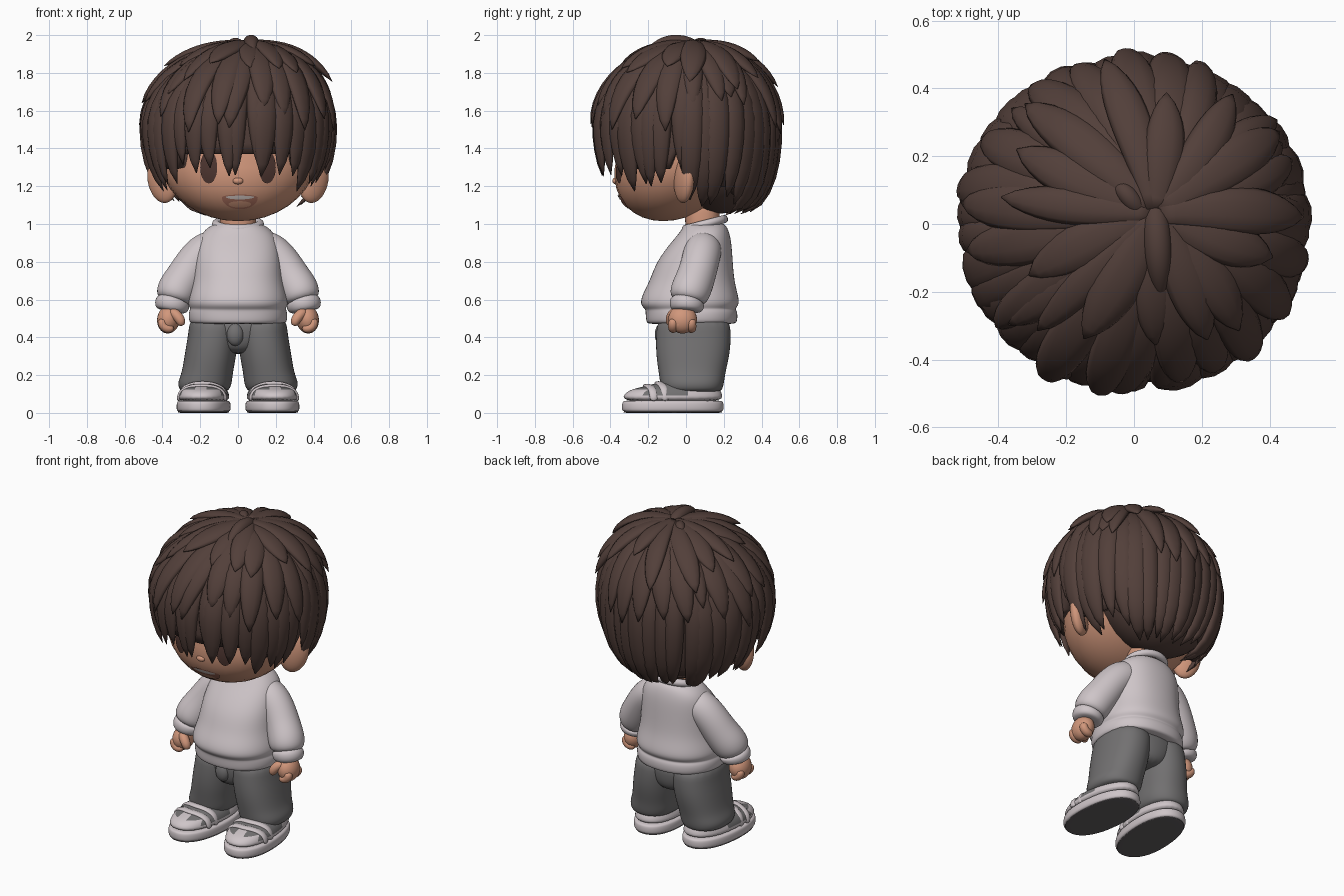
import bpy, bmesh, math, random
from mathutils import Vector, Matrix

random.seed(4)
cube = bpy.data.objects.get("Cube")
if cube:
    bpy.data.objects.remove(cube)


def material(name, r, g, b):
    m = bpy.data.materials.new(name)
    m.use_nodes = True
    m.diffuse_color = (r, g, b, 1)
    bsdf = m.node_tree.nodes["Principled BSDF"]
    bsdf.inputs["Base Color"].default_value = (r, g, b, 1)
    bsdf.inputs["Roughness"].default_value = 0.8
    return m


BROWN = material("hair brown", .085, .050, .042)
SKIN = material("skin", .64, .31, .20)
KNIT = material("light grey knit", .62, .56, .58)
GREY = material("trouser grey", .17, .165, .167)
SOLE = material("sole charcoal", .125, .115, .12)
EYE = material("eye brown", .07, .034, .028)
MOUTH = material("mouth red brown", .40, .16, .11)
TEETH = material("teeth white", .66, .58, .55)
Y, Z = Vector((0, 1, 0)), Vector((0, 0, 1))


def finish(bm, name, mats, subsurf=0):
    bmesh.ops.recalc_face_normals(bm, faces=bm.faces)
    me = bpy.data.meshes.new(name)
    bm.to_mesh(me)
    bm.free()
    me.shade_smooth()
    for m in mats:
        me.materials.append(m)
    ob = bpy.data.objects.new(name, me)
    bpy.context.scene.collection.objects.link(ob)
    if subsurf:
        ob.modifiers.new("Smooth", 'SUBSURF').levels = subsurf
        ob.modifiers["Smooth"].render_levels = subsurf
    return ob


def sweep(bm, path, normals, wide, thick, n=10, flat=False, power=1.0):
    """Closed tube along a path with elliptical sections."""
    rings = []
    for i, p in enumerate(path):
        t = Z if flat else (path[min(i + 1, len(path) - 1)] - path[max(i - 1, 0)]).normalized()
        side = t.cross(normals[i]).normalized()
        up = side.cross(t)
        ring = []
        for k in range(n):
            a = math.tau * k / n
            c, s = (math.copysign(abs(f(a)) ** power, f(a)) for f in (math.cos, math.sin))
            ring.append(bm.verts.new(p + side * c * wide[i] + up * s * thick[i]))
        rings.append(ring)
    for a, b in zip(rings, rings[1:]):
        for k in range(n):
            bm.faces.new((a[k], a[(k + 1) % n], b[(k + 1) % n], b[k]))
    bm.faces.new(rings[0])
    bm.faces.new(rings[-1])


def loft(name, rows, mats, n=20, power=.88, rule=None):
    """Stack of flat sections: z, centre x, centre y, half width, half depth."""
    bm = bmesh.new()
    sweep(bm, [Vector((r[1], r[2], r[0])) for r in rows], [Y] * len(rows),
          [r[3] for r in rows], [r[4] for r in rows], n, True, power)
    if rule:
        for f in bm.faces:
            f.material_index = rule(f.calc_center_median())
    return finish(bm, name, mats, 2)


def tube(name, pts, radii, mat, normal=Y):
    bm = bmesh.new()
    sweep(bm, [Vector(p) for p in pts], [normal] * len(pts), radii, radii, 12)
    return finish(bm, name, [mat], 2)


def ball(name, loc, size, mat, turn=0.0, tilt=0.0):
    bm = bmesh.new()
    bmesh.ops.create_uvsphere(bm, u_segments=28, v_segments=18, radius=1)
    rot = Matrix.Rotation(turn, 4, 'Z') @ Matrix.Rotation(tilt, 4, 'Y')
    bm.transform(Matrix.Translation(loc) @ rot @ Matrix.Diagonal((*size, 1)))
    return finish(bm, name, [mat])


# Head, with the jaw pushed forward
head = ball("head", (0, -.02, 1.36), (.415, .345, .345), SKIN)
for v in head.data.vertices:
    v.co.y -= .1 * max(0, (1.36 - v.co.z) / .345)


def face_y(x, z):
    u, w = x / .415, (z - 1.36) / .345
    return -.02 - .345 * math.sqrt(max(0, 1 - u * u - w * w)) - .1 * max(0, -w)


def decal(name, cx, cz, rx, up, down, mat, lift):
    """Thin oval plate following the face; separate upper and lower heights."""
    bm = bmesh.new()

    def vert(a, k):
        s = math.sin(a)
        x, z = cx + rx * k * math.cos(a), cz + (up if s > 0 else down) * k * s
        return bm.verts.new((x, face_y(x, z) - lift, z))
    rows = [[vert(math.tau * i / 28, k) for i in range(28)] for k in (1, .75, .5, .25)]
    for a, b in zip(rows, rows[1:]):
        for i in range(28):
            bm.faces.new((a[i], a[i - 1], b[i - 1], b[i]))
    bm.faces.new(rows[-1])
    return finish(bm, name, [mat])


decal("mouth", .01, 1.14, .095, .016, .062, MOUTH, .004)
decal("teeth", .01, 1.143, .075, .007, .013, TEETH, .007)
decal("tongue", .01, 1.105, .06, .016, .018, SKIN, .007)
ball("nose", (0, -.372, 1.228), (.028, .018, .018), SKIN)
loft("neck", [(.93, 0, .09, .1, .095), (1.02, 0, .085, .095, .09), (1.16, 0, .09, .1, .1)], [SKIN])

for s, side in ((1, "left"), (-1, "right")):
    decal(side + "_eye", s * .155, 1.298, .045, .092, .083, EYE, .005)
    decal(side + "_brow", s * .16, 1.42, .06, .014, .01, BROWN, .005)
    ball(side + "_ear", (s * .4, -.01, 1.24), (.085, .045, .13), SKIN, s * .45, s * .18)

# Hair surface: azimuth measured from the front, polar angle from the crown
MID = Vector((0, 0, 1.5))


def hair_point(az, t):
    c, s = math.cos(t), max(math.sin(t), .01)
    rx, ry = (s, s) if c > 0 else (s ** .55, s ** .35)
    shift = max(c, 0) ** 2
    return Vector((.485 * rx * math.sin(az) + .06 * shift, -.468 * ry * math.cos(az) + .03 * shift,
                   1.5 + (.435 if c > 0 else .46) * c))


def hem_angle(az, extra=0.0):
    phi = abs((az + math.pi) % math.tau - math.pi)
    z = 1.285 if phi < .75 else 1.205 if phi < 1.38 else 1.31 if phi < 1.6 else 1.11 if phi < 2.2 else 1.065
    return math.acos(max(-.965, (z + extra - 1.5) / .46))


def strand(bm, az, t0, t1, width, thick, lift, flare, twist):
    path, normals, wide, deep = [], [], [], []
    for i in range(13):
        f = i / 12
        p = hair_point(az + twist * f, t0 + (t1 - t0) * f)
        n = (p - MID).normalized()
        path.append(p + n * (lift + flare * f * f))
        normals.append(n)
        k = max(.04, math.sin(math.pi * (.13 + .87 * f ** 1.35)) ** .7)
        wide.append(width * k)
        deep.append(thick * k)
    sweep(bm, path, normals, wide, deep, 10)


# Layers: count, start angle, end range, half width, half thickness, lift, flare
LAYERS = {"long_hair": (38, .25, None, .066, .034, 0, .006),
          "middle_hair": (24, .15, (1.15, 1.65), .064, .03, .014, .036),
          "top_hair": (15, .03, (.75, 1.15), .064, .028, .02, .05)}
for name, (count, t0, ends, w, th, lift, flare) in LAYERS.items():
    bm = bmesh.new()
    for i in range(count):
        az = math.tau * (i + random.uniform(-.25, .25)) / count
        t1 = random.uniform(*ends) if ends else hem_angle(az, random.uniform(-.035, .045))
        twist = random.uniform(-.12, .12) if ends else random.uniform(-.05, .05)
        strand(bm, az, t0, t1, w * random.uniform(.85, 1.15), th, lift + random.uniform(-.006, .008),
               flare * random.uniform(.5, 1.1), twist)
    finish(bm, name, [BROWN])

# Solid hair beneath the strands
bm = bmesh.new()
rows = [[bm.verts.new(hair_point(math.tau * i / 64, .05 + (hem_angle(math.tau * i / 64, .085) - .05) * j / 14))
         for i in range(64)] for j in range(15)]
for a, b in zip(rows, rows[1:]):
    for i in range(64):
        bm.faces.new((a[i - 1], a[i], b[i], b[i - 1]))
bm.faces.new(rows[0])
cap = finish(bm, "hair_cap", [BROWN])
solid = cap.modifiers.new("Thickness", 'SOLIDIFY')
solid.thickness, solid.offset = .06, -1
ball("hair_back", (0, .18, 1.39), (.38, .28, .335), BROWN)
ball("crown", (.06, .03, 1.93), (.07, .07, .04), BROWN)
tube("crown_tuft", [(.06, .07, 1.92), (.065, .02, 1.955), (.07, -.06, 1.966), (.075, -.14, 1.95),
                    (.08, -.22, 1.905)], [.03, .04, .044, .038, .01], BROWN, Z)
tube("crown_curl", [(.03, .03, 1.93), (0, .06, 1.96), (-.03, .1, 1.96), (-.06, .12, 1.93)],
     [.022, .03, .03, .012], BROWN, Z)

# Sweater
loft("sweater", [(.47, 0, .03, .235, .225), (.475, 0, .03, .265, .245), (.54, 0, .03, .265, .247),
                 (.55, 0, .02, .252, .24), (.575, 0, .02, .272, .268), (.63, 0, .022, .262, .255),
                 (.70, 0, .032, .242, .226), (.80, 0, .045, .235, .205), (.90, 0, .08, .22, .163),
                 (.96, 0, .1, .19, .13), (1.0, 0, .1, .135, .11), (1.005, 0, .1, .09, .08)], [KNIT])
bpy.ops.mesh.primitive_torus_add(major_segments=32, minor_segments=10, major_radius=1, minor_radius=.2,
                                 location=(0, .1, 1.0), rotation=(.25, 0, 0))
collar = bpy.context.object
collar.name, collar.scale = "collar", (.115, .105, .11)
collar.data.materials.append(KNIT)
collar.data.shade_smooth()

for s, side in ((1, "left"), (-1, "right")):
    # Sleeve, cuff and hand
    tube(side + "_sleeve", [(s * .09, .1, .89), (s * .17, .09, .865), (s * .23, .075, .80), (s * .275, .055, .725),
                            (s * .318, .03, .66), (s * .338, .01, .615), (s * .345, .005, .585)],
         [.09, .105, .104, .106, .112, .106, .08], KNIT)
    tube(side + "_cuff", [(s * .342, .01, .60), (s * .345, .008, .595), (s * .353, 0, .545), (s * .355, 0, .535)],
         [.07, .1, .093, .06], KNIT)
    ball(side + "_palm", (s * .368, -.018, .495), (.06, .076, .075), SKIN, 0, s * -.15)
    for i in range(4):
        y = -.068 + i * .032
        tube(f"{side}_finger_{i + 1}", [(s * .40, y, .50), (s * .403, y, .465), (s * .375, y, .442),
                                        (s * .338, y, .448)], [.024, .028, .028, .018], SKIN)
    tube(side + "_thumb", [(s * .36, -.05, .54), (s * .325, -.075, .52), (s * .30, -.085, .485),
                           (s * .298, -.08, .46)], [.026, .03, .028, .016], SKIN)

    # Trouser leg with a gathered ankle
    loft(side + "_trouser_leg", [(.52, s * .125, .04, .13, .19), (.43, s * .128, .04, .135, .2),
                                 (.35, s * .14, .038, .137, .2), (.28, s * .15, .035, .138, .192),
                                 (.21, s * .163, .032, .137, .178), (.165, s * .175, .032, .145, .172),
                                 (.13, s * .178, .032, .138, .165), (.105, s * .178, .035, .115, .145)], [GREY])

    # Shoe: tread, pale rim, upper with grey panels, straps
    shoe = [loft(side + "_tread", [(0, 0, 0, .12, .25), (.001, 0, 0, .136, .264), (.007, 0, 0, .137, .266),
                                   (.012, 0, 0, .12, .25)], [SOLE]),
            loft(side + "_shoe_rim", [(.005, 0, 0, .125, .255), (.007, 0, 0, .145, .275), (.06, 0, 0, .143, .273),
                                      (.068, 0, 0, .13, .26)], [KNIT]),
            loft(side + "_shoe_upper", [(.055, 0, 0, .138, .268), (.095, 0, 0, .135, .265),
                                        (.125, 0, .012, .122, .24), (.145, 0, .05, .1, .175),
                                        (.175, 0, .085, .085, .115)], [KNIT, GREY],
                 28, .88, lambda c: int(c.z > .1 and -.17 < c.y < .06))]
    for i, (y, h) in enumerate(((-.14, .144), (-.08, .158))):
        pts = [(.126 * math.cos(a), y + .03 * abs(math.cos(a)), .06 + (h - .06) * math.sin(a) ** .6)
               for a in (math.pi * k / 10 for k in range(11))]
        bm = bmesh.new()
        sweep(bm, [Vector(p) for p in pts], [Y] * 11, [.012] * 11, [.024] * 11, 8)
        shoe.append(finish(bm, f"{side}_shoe_strap_{i + 1}", [KNIT], 1))
    for ob in shoe:
        ob.location, ob.rotation_euler.z = (s * .182, -.07, 0), s * .08

loft("trouser_seat", [(.31, 0, .04, .07, .13), (.35, 0, .04, .15, .175), (.43, 0, .04, .22, .19),
                      (.53, 0, .04, .235, .185)], [GREY])
ball("trouser_fly", (-.015, -.13, .415), (.045, .035, .06), GREY)
